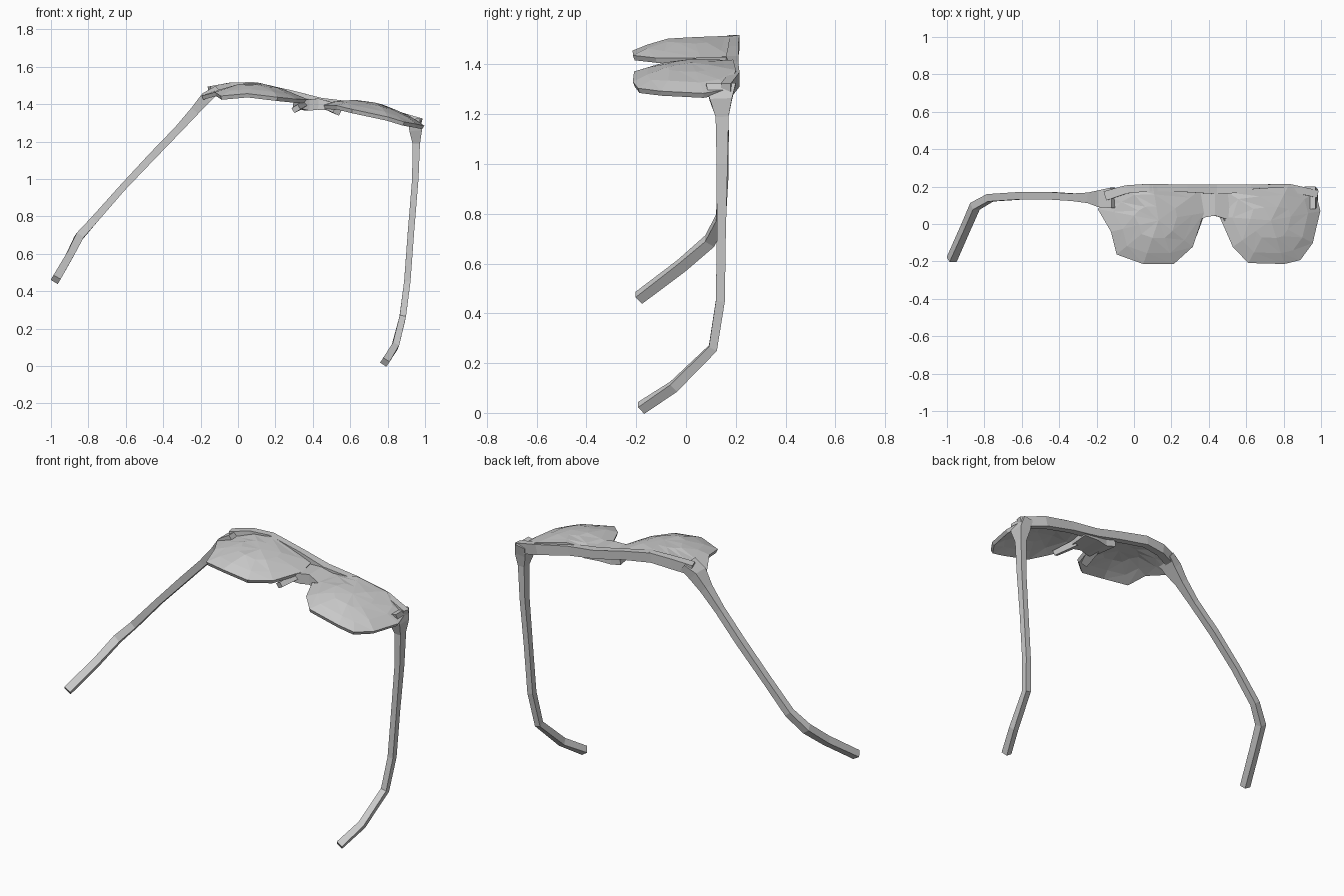
import bpy, bmesh
from mathutils import Vector


def finish(name, bm):
    bmesh.ops.recalc_face_normals(bm, faces=bm.faces)
    mesh = bpy.data.meshes.new(name)
    bm.to_mesh(mesh)
    bm.free()
    ob = bpy.data.objects.new(name, mesh)
    bpy.context.collection.objects.link(ob)
    return ob


def sweep(name, stations):
    """Four-sided bar through stations (x, y, z, half width, half depth in y)."""
    bm = bmesh.new()
    pts = [Vector(s[:3]) for s in stations]
    rings = []
    for i, (x, y, z, w, d) in enumerate(stations):
        t = (pts[min(i + 1, len(pts) - 1)] - pts[max(i - 1, 0)]).normalized()
        u = t.cross(Vector((0, 1, 0))).normalized()
        v = t.cross(u)
        rings.append([bm.verts.new(pts[i] + u * w * a + v * d * b)
                      for a, b in ((1, 1), (-1, 1), (-1, -1), (1, -1))])
    for a, b in zip(rings, rings[1:]):
        for k in range(4):
            n = (k + 1) % 4
            bm.faces.new((a[k], a[n], b[n], b[k]))
    bm.faces.new(rings[0])
    bm.faces.new(rings[-1])
    return finish(name, bm)


def interp(curve, x):
    if x <= curve[0][0]:
        return curve[0][1]
    for (x0, z0), (x1, z1) in zip(curve, curve[1:]):
        if x <= x1:
            return z0 + (z1 - z0) * (x - x0) / (x1 - x0)
    return curve[-1][1]


def lens(name, outline, centre, curve):
    """Faceted bulging shell: outline seen from above, height curve along x."""
    bm = bmesh.new()

    def vert(x, y):
        drop = 0.05 * (min(y - 0.05, 0) / 0.25) ** 2
        return bm.verts.new((x, y, interp(curve, x) - drop))

    cx, cy = centre
    rings = [[vert(cx + (x - cx) * s, cy + (y - cy) * s) for x, y in outline]
             for s in (1, 0.75, 0.4)]
    mid = vert(cx, cy)
    n = len(outline)
    for a, b in zip(rings, rings[1:]):
        for k in range(n):
            m = (k + 1) % n
            bm.faces.new((a[k], a[m], b[m]))
            bm.faces.new((a[k], b[m], b[k]))
    for k in range(n):
        bm.faces.new((rings[-1][k], rings[-1][(k + 1) % n], mid))
    ob = finish(name, bm)
    mod = ob.modifiers.new("thickness", 'SOLIDIFY')
    mod.thickness = 0.022
    mod.offset = 0
    return ob


# Lenses
lens("left_lens",
     [(-0.13, 0.15), (-0.04, 0.2), (0.1, 0.205), (0.35, 0.18), (0.37, 0.06),
      (0.31, -0.12), (0.21, -0.21), (0.05, -0.21), (-0.09, -0.16),
      (-0.12, -0.04), (-0.19, 0.08)], (0.13, 0.02),
     [(-0.2, 1.43), (-0.12, 1.46), (0, 1.495), (0.1, 1.505), (0.2, 1.485), (0.37, 1.415)])
lens("right_lens",
     [(0.5, 0.17), (0.65, 0.19), (0.82, 0.2), (0.965, 0.17), (0.99, 0.07),
      (0.95, -0.1), (0.885, -0.19), (0.8, -0.21), (0.61, -0.205),
      (0.53, -0.12), (0.46, 0.04)], (0.73, 0.02),
     [(0.42, 1.37), (0.5, 1.40), (0.6, 1.415), (0.75, 1.395), (0.9, 1.335), (0.99, 1.275)])

# Brow bar and nose bridge
sweep("brow_bar",
      [(-0.15, 0.15, 1.465, 0.03, 0.025), (-0.04, 0.185, 1.485, 0.03, 0.022),
       (0.08, 0.195, 1.49, 0.028, 0.02), (0.28, 0.19, 1.45, 0.025, 0.02),
       (0.44, 0.185, 1.41, 0.024, 0.025), (0.62, 0.19, 1.385, 0.027, 0.02),
       (0.82, 0.195, 1.34, 0.03, 0.02), (0.975, 0.16, 1.295, 0.03, 0.02)])
sweep("nose_bridge",
      [(0.31, 0.1, 1.40, 0.02, 0.09), (0.37, 0.11, 1.395, 0.03, 0.075),
       (0.43, 0.12, 1.40, 0.03, 0.075), (0.52, 0.11, 1.385, 0.02, 0.09)])

# Nose pads, hanging below the inner lens edges
for side, x, dx, z in (("left", 0.35, -0.04, 1.38), ("right", 0.48, 0.05, 1.365)):
    sweep(side + "_nose_pad", [(x, 0.08, z + 0.02, 0.018, 0.03),
                               (x + dx, -0.06, z - 0.005, 0.015, 0.02)])

# Temples with bent ear tips
sweep("left_temple",
      [(-0.11, 0.14, 1.48, 0.02, 0.055), (-0.17, 0.135, 1.435, 0.03, 0.045),
       (-0.23, 0.14, 1.365, 0.024, 0.028), (-0.32, 0.143, 1.265, 0.02, 0.02),
       (-0.46, 0.152, 1.12, 0.02, 0.02), (-0.62, 0.15, 0.95, 0.018, 0.02),
       (-0.77, 0.14, 0.78, 0.02, 0.02), (-0.85, 0.095, 0.69, 0.022, 0.022),
       (-0.9, -0.02, 0.59, 0.02, 0.022), (-0.975, -0.19, 0.462, 0.022, 0.02)])
sweep("right_temple",
      [(0.94, 0.14, 1.32, 0.03, 0.06), (0.95, 0.14, 1.26, 0.034, 0.045),
       (0.953, 0.145, 1.19, 0.02, 0.026), (0.948, 0.145, 1.0, 0.017, 0.022),
       (0.925, 0.142, 0.72, 0.017, 0.018), (0.905, 0.138, 0.45, 0.017, 0.018),
       (0.88, 0.108, 0.26, 0.017, 0.018), (0.84, -0.05, 0.105, 0.018, 0.02),
       (0.785, -0.18, 0.02, 0.02, 0.02)])
